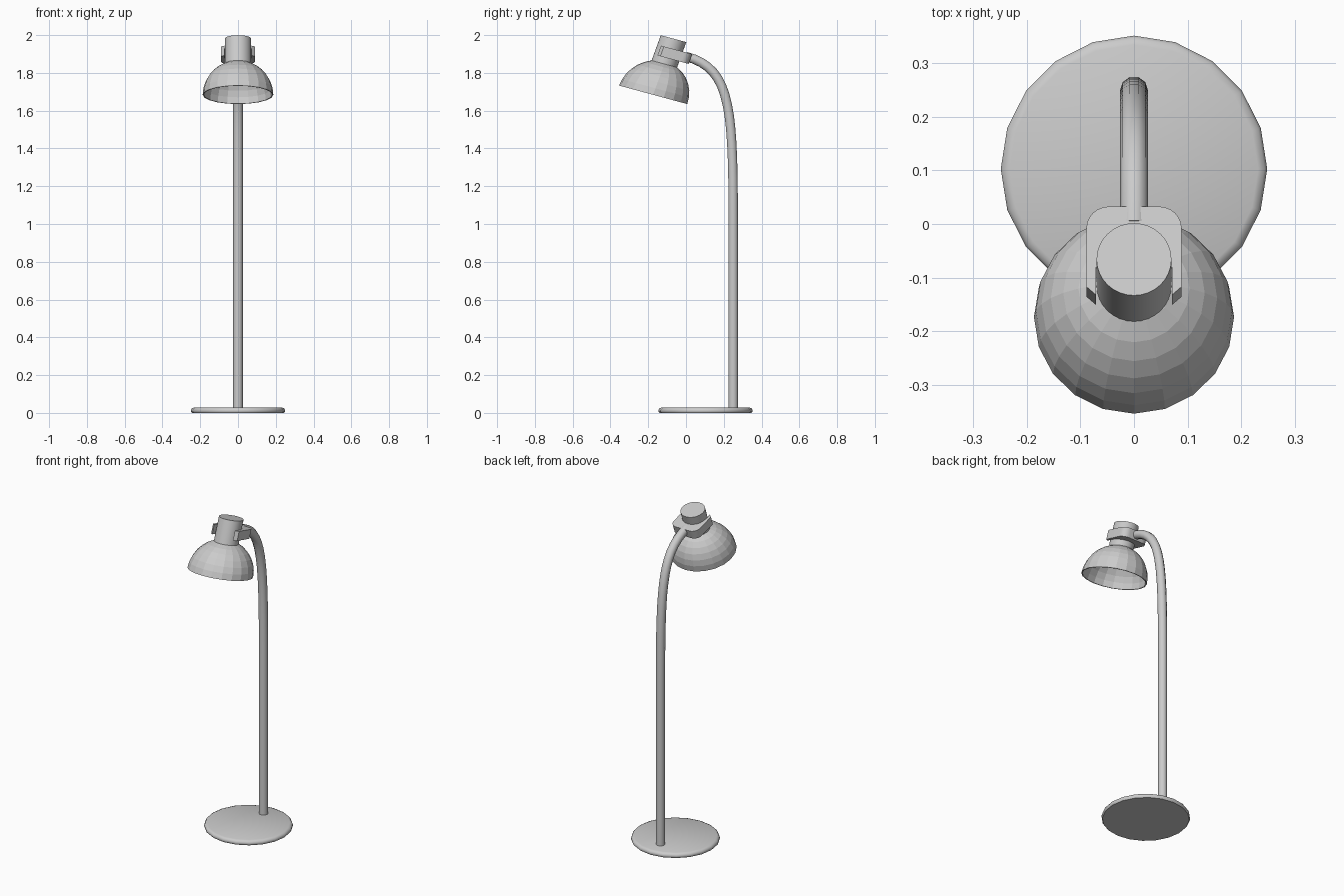
import bpy, bmesh
from math import sin, cos, pi
from mathutils import Matrix, Vector

if "Cube" in bpy.data.objects:
    bpy.data.objects.remove(bpy.data.objects["Cube"])

SIDES = 20


def add_object(name, bm, matrix=None, smooth=False):
    if matrix is not None:
        bm.transform(matrix)
    bmesh.ops.recalc_face_normals(bm, faces=bm.faces)
    mesh = bpy.data.meshes.new(name)
    bm.to_mesh(mesh)
    bm.free()
    ob = bpy.data.objects.new(name, mesh)
    bpy.context.collection.objects.link(ob)
    if smooth:
        smooth_sharp(ob)
    return ob


def smooth_sharp(ob):
    bpy.ops.object.select_all(action='DESELECT')
    ob.select_set(True)
    bpy.context.view_layer.objects.active = ob
    bpy.ops.object.shade_smooth_by_angle(angle=0.7)


def lathe(profile, closed=False, sides=SIDES):
    """Revolve (radius, height) points around z; cap the ends if open."""
    bm = bmesh.new()
    rings = []
    for r, z in profile:
        if r < 1e-5:
            rings.append([bm.verts.new((0, 0, z))] * sides)
        else:
            rings.append([bm.verts.new((r * cos(2 * pi * i / sides),
                                        r * sin(2 * pi * i / sides), z))
                          for i in range(sides)])
    pairs = list(zip(rings, rings[1:]))
    if closed:
        pairs.append((rings[-1], rings[0]))
    for a, b in pairs:
        for i in range(sides):
            j = (i + 1) % sides
            quad = list(dict.fromkeys((a[i], a[j], b[j], b[i])))
            if len(quad) > 2:
                bm.faces.new(quad)
    if not closed:
        for ring in (rings[0], rings[-1]):
            if len(set(ring)) > 2:
                bm.faces.new(ring)
    return bm


# Base: thin round plate with a softened top edge
base = [(0.244, 0), (0.249, 0.006), (0.249, 0.015), (0.244, 0.024), (0.232, 0.029)]
add_object("base", lathe(base, sides=SIDES), Matrix.Translation((0, 0.103, 0)), True)

# Stem: straight tube bending forward into the head clamp
curve = bpy.data.curves.new("stem", 'CURVE')
curve.dimensions = '3D'
curve.bevel_depth = 0.026
curve.bevel_resolution = 3
curve.use_fill_caps = True
curve.resolution_u = 16
spline = curve.splines.new('BEZIER')
spline.bezier_points.add(2)
knots = [((0.25, 0.0), (0.25, 0.02), (0.25, 0.3)),
         ((0.25, 0.6), (0.25, 0.9), (0.25, 1.6)),
         ((0.25, 1.82), (0.0, 1.887), (-0.05, 1.9))]
for p, (left, co, right) in zip(spline.bezier_points, knots):
    p.handle_left_type = p.handle_right_type = 'FREE'
    p.handle_left, p.co, p.handle_right = [(0, y, z) for y, z in (left, co, right)]
stem = bpy.data.objects.new("stem", curve)
bpy.context.collection.objects.link(stem)
stem.select_set(True)
bpy.context.view_layer.objects.active = stem
bpy.ops.object.convert(target='MESH')
smooth_sharp(bpy.context.view_layer.objects.active)

# Head frame: tilted and slightly slanted, origin at the centre of the shade rim
head = Matrix(((1, 0, 0, 0),
               (0, 0.965, 0.343, -0.174),
               (0, -0.262, 0.943, 1.684),
               (0, 0, 0, 1)))

# Shade: faceted hollow half sphere
R, T, N = 0.187, 0.006, 8
angles = [pi / 2 * i / N for i in range(N + 1)]
outer = [(R * cos(a), R * sin(a)) for a in angles]
inner = [((R - T) * cos(a), (R - T) * sin(a)) for a in reversed(angles)]
outer[-1], inner[0] = (0, R), (0, R - T)
bm = lathe(outer + inner, closed=True)
add_object("shade", bm, head)

# Socket: plain cylinder rising from the shade
add_object("socket", lathe([(0.07, 0.172), (0.07, 0.315)], sides=32), head, True)

# Clamp: rounded horseshoe around the socket, open at the front
half_outer = [(0.089, -0.034)] + [(0.047 + 0.042 * cos(a), 0.079 + 0.042 * sin(a))
                                  for a in [pi / 2 * i / 6 for i in range(7)]]
half_inner = [(0.071, -0.05)] + [(0.071 * cos(a), 0.071 * sin(a))
                                 for a in [pi / 2 * i / 6 for i in range(7)]]
half_inner[-1] = (0, 0.071)
out_line = half_outer + [(-x, y) for x, y in reversed(half_outer)]
in_line = half_inner + [(-x, y) for x, y in reversed(half_inner[:-1])]
bm = bmesh.new()
face = bm.faces.new([bm.verts.new((x, y, 0.207)) for x, y in out_line + in_line[::-1]])
ext = bmesh.ops.extrude_face_region(bm, geom=[face], use_keep_orig=True)
bmesh.ops.translate(bm, vec=Vector((0, 0, 0.055)),
                    verts=[v for v in ext["geom"] if isinstance(v, bmesh.types.BMVert)])
bmesh.ops.triangulate(bm, faces=[f for f in bm.faces if len(f.verts) > 4])
add_object("clamp", bm, head, True)
